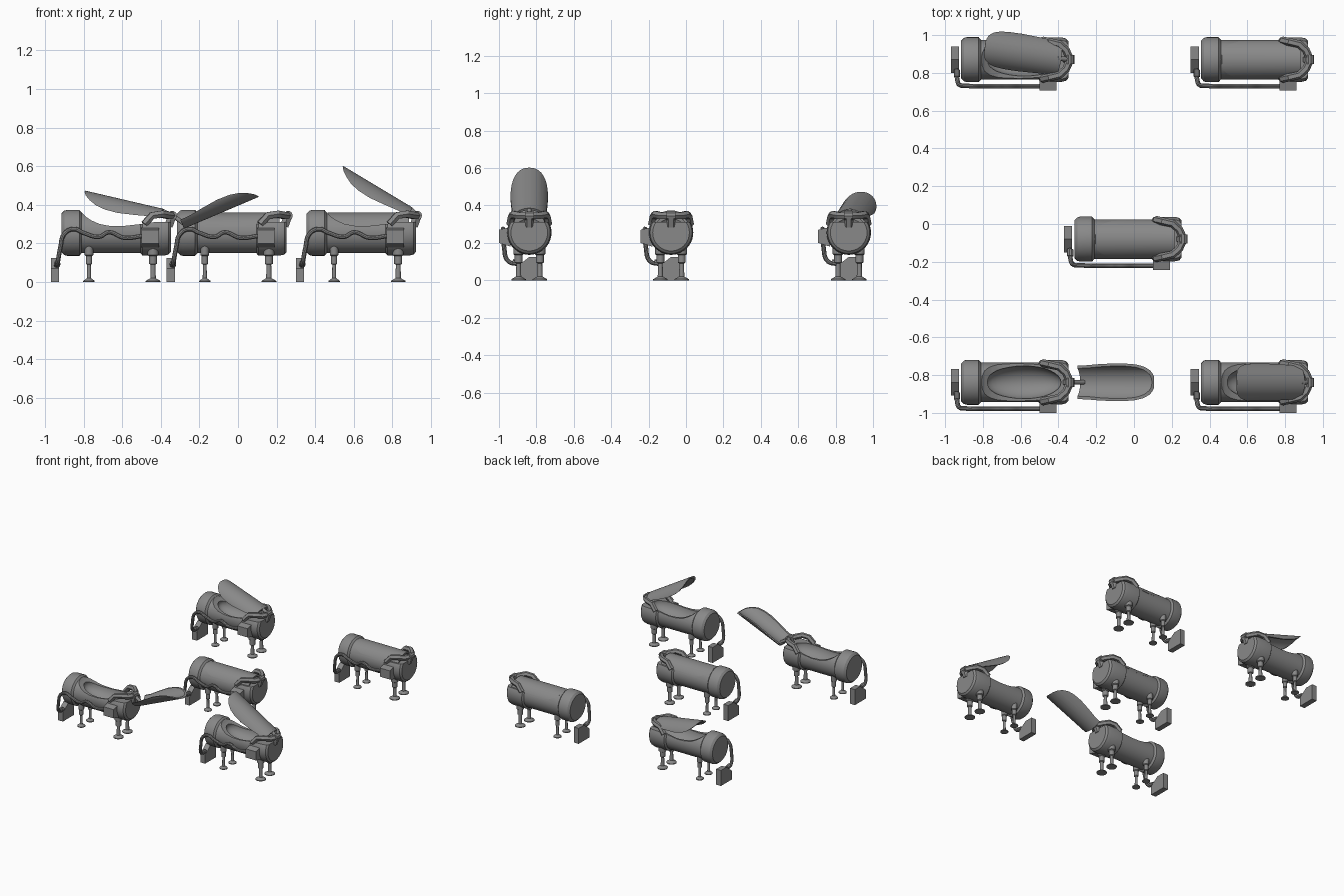
import bpy, bmesh, math
from mathutils import Vector

if "Cube" in bpy.data.objects:
    bpy.data.objects.remove(bpy.data.objects["Cube"], do_unlink=True)

grey = bpy.data.materials.new("plain grey")
grey.use_nodes = True
grey.diffuse_color = (0.25, 0.25, 0.25, 1)
grey.node_tree.nodes["Principled BSDF"].inputs["Base Color"].default_value = (0.25, 0.25, 0.25, 1)

AXIS_Z = 0.255
HINGE = Vector((0.63, 0, 0.345))


def finish(name, bm):
    bmesh.ops.recalc_face_normals(bm, faces=bm.faces)
    mesh = bpy.data.meshes.new(name)
    bm.to_mesh(mesh)
    bm.free()
    mesh.materials.append(grey)
    obj = bpy.data.objects.new(name, mesh)
    bpy.context.collection.objects.link(obj)
    return obj


def lathe(name, profile, origin, axis, sides=32):
    """Closed solid of (distance, radius) rings around the x or z axis."""
    bm = bmesh.new()
    rings = []
    for d, r in profile:
        ring = []
        for i in range(sides):
            a = math.tau * i / sides
            u, v = r * math.cos(a), r * math.sin(a)
            ring.append(bm.verts.new(Vector(origin) + Vector((d, u, v) if axis == "x" else (u, v, d))))
        rings.append(ring)
    for a, b in zip(rings, rings[1:]):
        for i in range(sides):
            j = (i + 1) % sides
            bm.faces.new((a[i], a[j], b[j], b[i]))
    bm.faces.new(rings[0])
    bm.faces.new(rings[-1])
    return finish(name, bm)


def prism(name, points, depth, axis):
    """Extrude an outline: (x, z) along y or (y, z) along x."""
    bm = bmesh.new()
    place = (lambda p, d: (p[0], d, p[1])) if axis == "y" else (lambda p, d: (d, p[0], p[1]))
    a, b = [[bm.verts.new(place(p, d)) for p in points] for d in depth]
    bm.faces.new(a)
    bm.faces.new(b)
    for i in range(len(a)):
        j = (i + 1) % len(a)
        bm.faces.new((a[i], a[j], b[j], b[i]))
    return finish(name, bm)


def tube(name, points, radius, smooth=True, res=3):
    curve = bpy.data.curves.new(name, "CURVE")
    curve.dimensions = "3D"
    curve.bevel_depth, curve.bevel_resolution = radius, res
    curve.use_fill_caps = True
    curve.resolution_u = 6
    spline = curve.splines.new("BEZIER" if smooth else "POLY")
    pts = spline.bezier_points if smooth else spline.points
    pts.add(len(points) - 1)
    for p, co in zip(pts, points):
        if smooth:
            p.co = co
            p.handle_left_type = p.handle_right_type = "AUTO"
        else:
            p.co = (*co, 1)
    obj = bpy.data.objects.new(name, curve)
    bpy.context.collection.objects.link(obj)
    mesh = bpy.data.meshes.new_from_object(obj.evaluated_get(bpy.context.evaluated_depsgraph_get()))
    bpy.data.objects.remove(obj)
    mesh.materials.clear()
    mesh.materials.append(grey)
    obj = bpy.data.objects.new(name, mesh)
    bpy.context.collection.objects.link(obj)
    return obj


def select(obj):
    bpy.ops.object.select_all(action="DESELECT")
    obj.select_set(True)
    bpy.context.view_layer.objects.active = obj


def boolean(obj, cutter, operation):
    mod = obj.modifiers.new("cut", "BOOLEAN")
    mod.object, mod.operation, mod.solver = cutter, operation, "EXACT"
    select(obj)
    bpy.ops.object.modifier_apply(modifier=mod.name)


# Side outline of everything above the pod rim
rim = [(0.16, 0.362), (0.18, 0.34), (0.21, 0.32), (0.25, 0.302), (0.30, 0.292),
       (0.37, 0.29), (0.46, 0.30), (0.53, 0.31), (0.72, 0.315), (0.72, 0.5), (0.16, 0.5)]
above_rim = prism("rim_cutter", rim, (-0.3, 0.3), "y")

# Hull: head cap, barrel and foot collar, opened along the rim and hollowed
hull = lathe("pod_hull", [(0.055, 0.1), (0.07, 0.115), (0.085, 0.119), (0.148, 0.119),
                          (0.16, 0.105), (0.465, 0.105), (0.475, 0.118), (0.585, 0.118),
                          (0.61, 0.112), (0.622, 0.098)], (0, 0, AXIS_Z), "x", 40)
boolean(hull, above_rim, "DIFFERENCE")
bm = bmesh.new()
bmesh.ops.create_uvsphere(bm, u_segments=32, v_segments=16, radius=1)
for v in bm.verts:
    v.co = (0.385 + 0.2 * v.co.x, 0.088 * v.co.y, 0.305 + 0.09 * v.co.z)
cavity = finish("cavity_cutter", bm)
boolean(hull, cavity, "DIFFERENCE")

# Lid: curved shell matching the opening
lid = lathe("pod_lid", [(0.165, 0.106), (0.585, 0.106)], (0, 0, AXIS_Z), "x", 40)
bore = lathe("lid_bore", [(0.1, 0.093), (0.7, 0.093)], (0, 0, AXIS_Z), "x", 40)
boolean(lid, above_rim, "INTERSECT")
boolean(lid, bore, "DIFFERENCE")
for helper in (above_rim, cavity, bore):
    bpy.data.objects.remove(helper, do_unlink=True)
LID_REF = Vector((0.585, 0, 0.36))
for v in lid.data.vertices:
    v.co -= LID_REF

parts = [hull]

# Supply box at the head, junction box at the foot, and the wavy pipe between
parts.append(prism("supply_box", [(-0.07, 0), (0.07, 0), (0.07, 0.125), (0, 0.125), (-0.07, 0.07)],
                   (0, 0.043), "x"))
parts.append(prism("junction_box", [(-0.163, 0.2), (-0.1, 0.18), (-0.1, 0.285), (-0.163, 0.27)],
                   (0.47, 0.56), "x"))
parts.append(tube("supply_pipe", [
    (0.03, -0.05, 0.09), (0.035, -0.11, 0.1), (0.05, -0.135, 0.18), (0.07, -0.138, 0.25),
    (0.12, -0.14, 0.275), (0.17, -0.14, 0.255), (0.25, -0.14, 0.235), (0.30, -0.14, 0.258),
    (0.38, -0.14, 0.23), (0.48, -0.14, 0.24)], 0.012))
parts.append(tube("pipe_sleeve", [(0.033, -0.09, 0.097), (0.033, -0.055, 0.09)], 0.017, False))

# Hinge yoke: an arm on each side reaching from the collar to a central knuckle
for side, word in ((-1, "right"), (1, "left")):
    parts.append(tube(f"hinge_arm_{word}", [
        (0.485, side * 0.102, 0.3), (0.525, side * 0.093, 0.345), (0.575, side * 0.082, 0.352),
        (0.61, side * 0.05, 0.345), (0.632, 0, 0.345)], 0.021, False, 1))
parts.append(tube("hinge_knuckle", [HINGE + Vector((0, y, 0)) for y in (-0.024, 0.024)], 0.024, False))
parts.append(tube("hinge_bracket", [(0.61, 0, 0.29), HINGE], 0.025, False, 1))

# Legs: flared foot, thin piston and thick upper sleeve
for x, k, end in ((0.198, 0.85, "head"), (0.53, 1.1, "foot")):
    for side, word in ((-1, "right"), (1, "left")):
        parts.append(lathe(f"{end}_leg_{word}", [
            (0, 0.035 * k), (0.006, 0.035 * k), (0.02, 0.013 * k), (0.09, 0.011 * k),
            (0.095, 0.019 * k), (0.135, 0.019 * k), (0.14, 0.026 * k), (0.19, 0.026 * k)],
            (x, side * 0.057, 0), "z", 16))

for obj in parts + [lid]:
    select(obj)
    bpy.ops.object.shade_smooth_by_angle(angle=math.radians(30))

# Five pods: position, lid anchor, lid pitch and yaw in degrees
pods = [
    ("back_right", (-0.97, 0.87), (0.585, 0.005, 0.378), 13, -8.5),
    ("back_left", (0.30, 0.87), LID_REF, 0, 0),
    ("middle", (-0.37, -0.08), LID_REF, 0, 0),
    ("front_right", (-0.97, -0.838), (0.69, 0, 0.278), 157, 0),
    ("front_left", (0.30, -0.838), (0.604, 0, 0.385), 31, 0),
]


def copy_part(source, pod, location):
    obj = bpy.data.objects.new(f"{pod}_{source.name}", source.data)
    obj.location = location
    bpy.context.collection.objects.link(obj)
    return obj


for pod, (x, y), anchor, pitch, yaw in pods:
    base = Vector((x, y, 0))
    for part in parts:
        copy_part(part, pod, base)
    cover = copy_part(lid, pod, base + Vector(anchor))
    cover.rotation_euler = (0, math.radians(pitch), math.radians(yaw))
    # Link from the knuckle to the lid edge
    if pitch:
        tube(f"{pod}_lid_link", [base + HINGE, base + Vector(anchor) +
             cover.rotation_euler.to_matrix() @ Vector((-0.02, 0, -0.008))], 0.013, False, 1)

for obj in parts + [lid]:
    bpy.data.objects.remove(obj, do_unlink=True)
